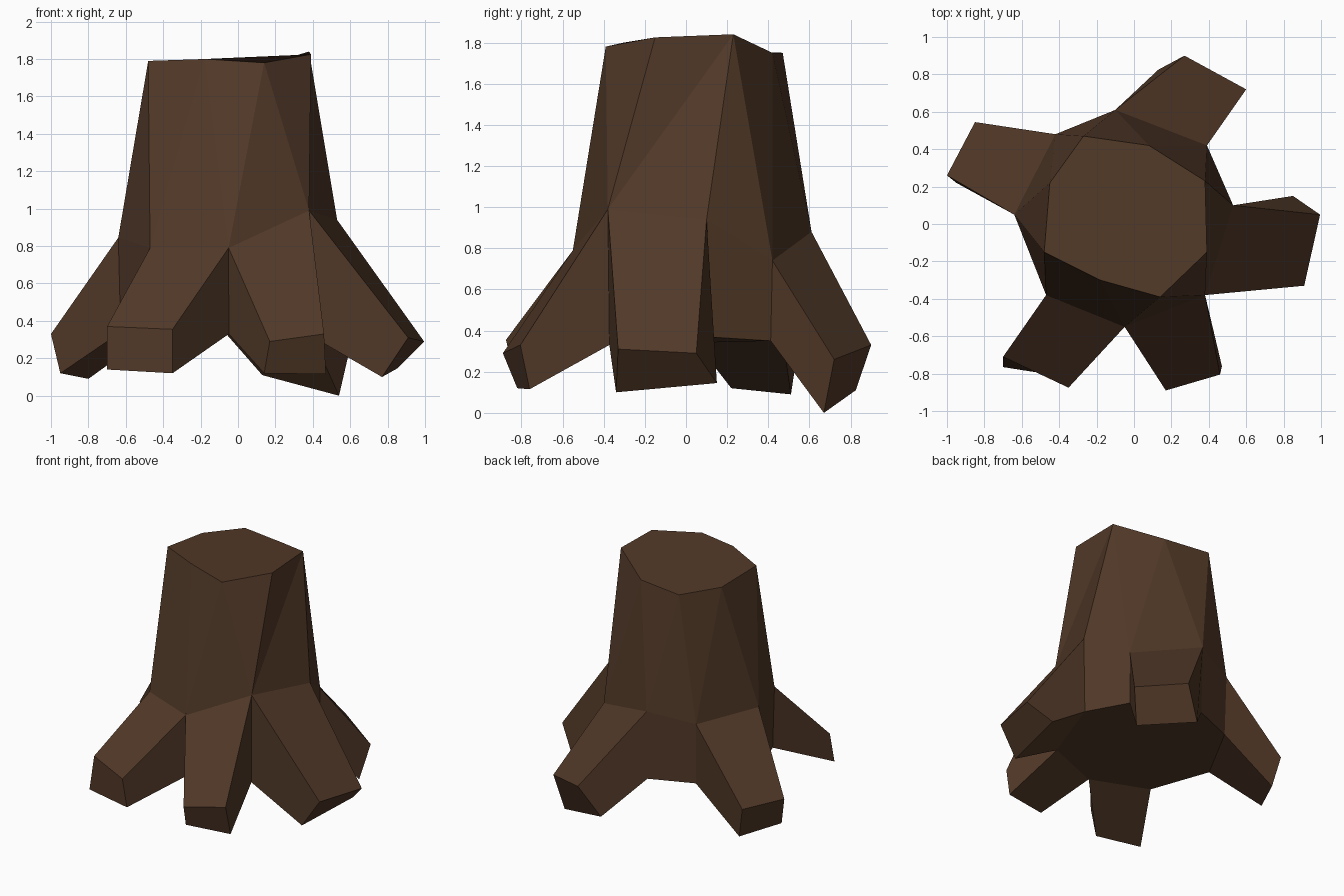
import bpy, bmesh

if "Cube" in bpy.data.objects:
    bpy.data.objects.remove(bpy.data.objects["Cube"])

bark = bpy.data.materials.new("dark brown bark")
bark.diffuse_color = (0.084, 0.041, 0.021, 1)
bark.use_nodes = True
bark.node_tree.nodes["Principled BSDF"].inputs["Base Color"].default_value = bark.diffuse_color

# Cut top of the trunk, counter-clockwise from the front left
TOP = [(-.48, -.15, 1.79), (-.18, -.30, 1.80), (.14, -.39, 1.78), (.39, -.15, 1.825),
       (.38, .23, 1.84), (.08, .42, 1.75), (-.27, .47, 1.75), (-.45, .22, 1.76)]
# Ring where the trunk flares into the roots
MID = [(-.47, -.38, .79), (-.05, -.55, .79), (.38, -.38, .99), (.53, .10, .94),
       (.39, .42, .74), (-.10, .61, .88), (-.42, .48, .82), (-.64, .05, .845)]
BASE_Z = [.33, .33, .33, .37, .35, .37, .37, .34]
# Root ends: ring segment -> top start, top end, bottom end, bottom start
ROOTS = {
    0: [(-.70, -.71, .37), (-.35, -.875, .355), (-.35, -.82, .12), (-.70, -.765, .14)],
    1: [(.17, -.89, .29), (.46, -.805, .33), (.47, -.76, .115), (.14, -.82, .12)],
    2: [(.91, -.33, .31), (.995, .05, .29), (.85, .15, .145), (.77, -.34, .10)],
    4: [(.60, .72, .26), (.27, .90, .33), (.13, .825, .11), (.54, .67, 0)],
    6: [(-.85, .545, .32), (-1.0, .26, .33), (-.95, .22, .12), (-.80, .51, .09)],
}

bm = bmesh.new()
top = [bm.verts.new(p) for p in TOP]
mid = [bm.verts.new(p) for p in MID]
base = [bm.verts.new((x * .98, y * .98, z)) for (x, y, _), z in zip(MID, BASE_Z)]

# Trunk caps and faceted sides: each step moves along the top or the flare ring
bm.faces.new(top)
bm.faces.new(base[::-1])
m = t = 0
for step in "tmtmttmmtmtmtmtm":
    a, b = mid[m % 8], top[t % 8]
    if step == "t":
        t += 1
        bm.faces.new((a, top[t % 8], b))
    else:
        m += 1
        bm.faces.new((a, mid[m % 8], b))

# Roots, or plain walls between them
for i in range(8):
    j = (i + 1) % 8
    ring = [mid[i], mid[j], base[j], base[i]]
    if i not in ROOTS:
        bm.faces.new(ring[::-1])
        continue
    end = [bm.verts.new(p) for p in ROOTS[i]]
    for k in range(4):
        n = (k + 1) % 4
        bm.faces.new((ring[k], end[k], end[n], ring[n]))
    bm.faces.new(end)

bmesh.ops.recalc_face_normals(bm, faces=bm.faces)
mesh = bpy.data.meshes.new("tree_stump")
bm.to_mesh(mesh)
bm.free()
mesh.materials.append(bark)
stump = bpy.data.objects.new("tree_stump", mesh)
bpy.context.collection.objects.link(stump)
